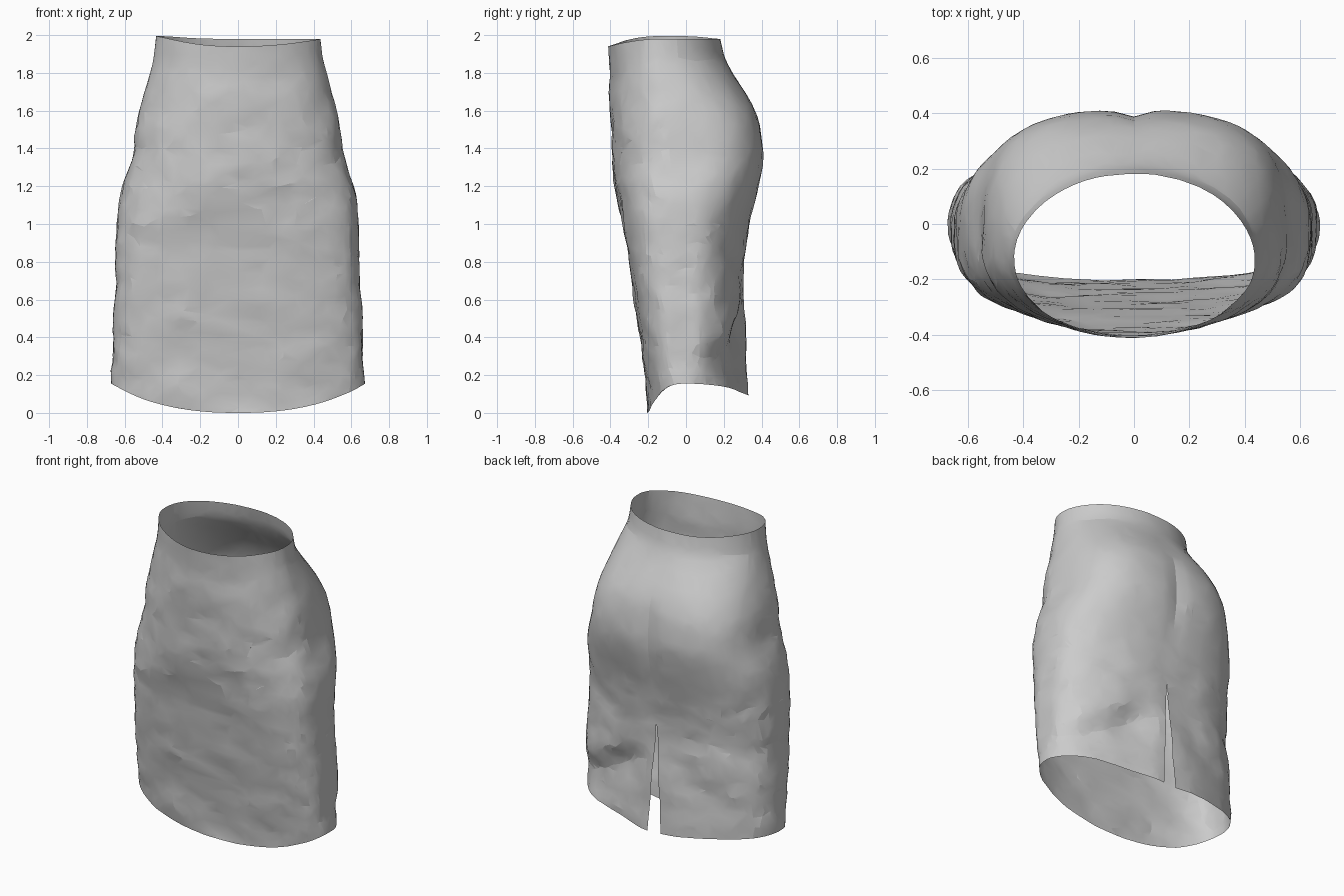
import bpy, bmesh, math
from mathutils import Vector, noise

if "Cube" in bpy.data.objects:
    bpy.data.objects.remove(bpy.data.objects["Cube"])

# Cross-sections: z, half width, front y, back y, y of widest point, front and back squareness
SECTIONS = [
    (0.00, 0.670, -0.205, 0.325, 0.02, 2.4, 2.2),
    (0.20, 0.670, -0.218, 0.322, 0.00, 2.9, 2.3),
    (0.40, 0.662, -0.242, 0.315, -0.01, 3.3, 2.3),
    (0.60, 0.652, -0.272, 0.305, -0.01, 3.5, 2.3),
    (0.80, 0.645, -0.302, 0.305, -0.01, 3.5, 2.3),
    (1.00, 0.640, -0.335, 0.335, -0.02, 3.2, 2.4),
    (1.18, 0.618, -0.370, 0.380, -0.03, 2.7, 2.6),
    (1.35, 0.560, -0.388, 0.412, -0.06, 2.4, 2.9),
    (1.50, 0.543, -0.398, 0.398, -0.08, 2.2, 2.8),
    (1.62, 0.518, -0.403, 0.358, -0.10, 2.1, 2.6),
    (1.80, 0.467, -0.405, 0.248, -0.12, 2.0, 2.2),
    (1.88, 0.447, -0.408, 0.208, -0.13, 2.0, 2.0),
    (2.00, 0.434, -0.411, 0.178, -0.13, 2.0, 2.0),
]
COLS, ROWS = 128, 84
SLIT_TOP = 0.80


def section(z):
    # smooth curve through the sections
    i = 0
    while i < len(SECTIONS) - 2 and z > SECTIONS[i + 1][0]:
        i += 1
    a, b = SECTIONS[i], SECTIONS[i + 1]
    p, q = SECTIONS[max(0, i - 1)], SECTIONS[min(len(SECTIONS) - 1, i + 2)]
    h = b[0] - a[0]
    f = (z - a[0]) / h
    out = []
    for k in range(1, 7):
        m0 = (b[k] - p[k]) / (b[0] - p[0]) * h
        m1 = (q[k] - a[k]) / (q[0] - a[0]) * h
        out.append((2 * f**3 - 3 * f**2 + 1) * a[k] + (f**3 - 2 * f**2 + f) * m0
                   + (3 * f**2 - 2 * f**3) * b[k] + (f**3 - f**2) * m1)
    return out


def bump(v, centre, width):
    return math.exp(-((v - centre) / width) ** 2)


def smooth(v):
    v = min(1, max(0, v))
    return v * v * (3 - 2 * v)


def skirt_point(col, row):
    a = 2 * math.pi * col / COLS          # zero at the back centre
    s, c = math.sin(a), math.cos(a)
    side = 1 if col <= COLS / 2 else -1
    back = c > 0
    # curved hem and dipped waist
    low = 0.09 + 0.065 * abs(s) if back else 0.155 * s * s
    high = 1.98 if back else 1.94 + 0.04 * s * s
    high += 0.015 * bump(side * abs(s), -1, 0.4)
    z = low + (high - low) * row / ROWS
    w, yf, yb, yc, nf, nb = section(z)
    n = nb if back else nf
    x = side * w * abs(s) ** (2 / n)
    y = yc + ((yb if back else yf) - yc) * abs(c) ** (2 / n)
    if back:
        # centre cleft, then the soft fold over the lower right back
        y -= 0.022 * bump(x, 0, 0.05) * bump(z, 1.38, 0.25)
        line = 0.74 - 0.55 * abs(x)
        depth = 0.055 if side > 0 else 0.02
        inset = smooth((line - z) / 0.16) * (1 - 0.5 * smooth((line - z - 0.15) / 0.3))
        y -= depth * inset * smooth(abs(x) / 0.3) * c ** 0.5
        # slit opening
        gap = 0.045 * max(0, SLIT_TOP - z) / 0.7
        x += side * gap * bump(x, 0, 0.2)
    # cloth wrinkles, calmer near the waist and over the seat
    calm = 0.4 + 0.6 * smooth((1.9 - z) / 0.3)
    if back and z > 1.0:
        calm *= 0.5
    k = 0.010 * noise.noise(Vector((x * 3.5, y * 4, z * 5)))
    k += 0.008 * noise.noise(Vector((x * 8 + 5, y * 9, z * 11)))
    k += 0.003 * noise.noise(Vector((x * 18, y * 18 + 3, z * 24)))
    return x + calm * k * s * abs(s), y + calm * k * c, z


# Skirt shell, an open sheet joined at the back above the slit
bm = bmesh.new()
grid = [[bm.verts.new(skirt_point(j, i)) for j in range(COLS + 1)] for i in range(ROWS + 1)]
for i in range(ROWS):
    for j in range(COLS):
        bm.faces.new((grid[i][j], grid[i][j + 1], grid[i + 1][j + 1], grid[i + 1][j]))
bmesh.ops.remove_doubles(bm, verts=bm.verts, dist=0.00005)
bmesh.ops.recalc_face_normals(bm, faces=bm.faces)
if sum(f.normal.x * f.calc_center_median().x for f in bm.faces) < 0:
    bmesh.ops.reverse_faces(bm, faces=bm.faces)
mesh = bpy.data.meshes.new("skirt")
bm.to_mesh(mesh)
bm.free()
skirt = bpy.data.objects.new("skirt", mesh)
bpy.context.collection.objects.link(skirt)

# Irregular facets of a scanned cloth
reduce = skirt.modifiers.new("facets", 'DECIMATE')
reduce.ratio = 0.22
bpy.context.view_layer.objects.active = skirt
skirt.select_set(True)
bpy.ops.object.modifier_apply(modifier="facets")
bpy.ops.object.shade_smooth_by_angle(angle=math.radians(10))
